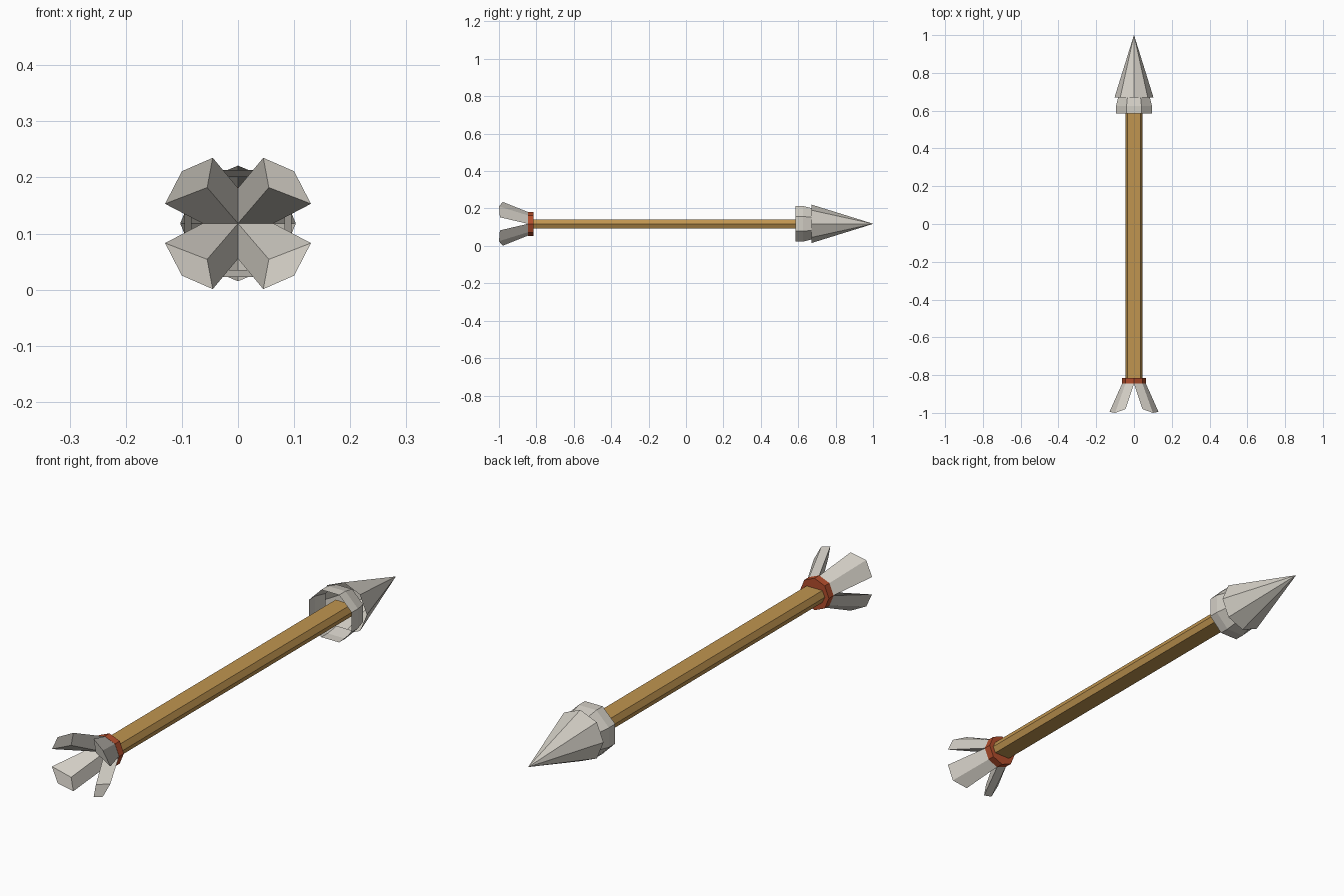
import bpy, bmesh, math

if "Cube" in bpy.data.objects:
    bpy.data.objects.remove(bpy.data.objects["Cube"])

CZ = 0.118  # height of the arrow's axis


def material(name, rgb):
    m = bpy.data.materials.new(name)
    m.diffuse_color = (*rgb, 1)
    m.use_nodes = True
    m.node_tree.nodes["Principled BSDF"].inputs["Base Color"].default_value = m.diffuse_color
    return m


GREY = material("pale grey", (0.65, 0.62, 0.56))
WOOD = material("tan wood", (0.53, 0.30, 0.08))
RED = material("rust red", (0.45, 0.075, 0.025))


def octagon(radius, turn=0.0):
    return [(radius * math.cos(math.tau * i / 8 + turn),
             radius * math.sin(math.tau * i / 8 + turn)) for i in range(8)]


def loft(name, rings, mat, cap=True):
    """Join rings of (x, y, z) points; z is relative to the arrow's axis."""
    bm = bmesh.new()
    loops = [[bm.verts.new((x, y, z + CZ)) for x, y, z in ring] for ring in rings]
    for a, b in zip(loops, loops[1:]):
        n = len(a)
        for i in range(n):
            bm.faces.new((a[i], a[(i + 1) % n], b[(i + 1) % n], b[i]))
    if cap:
        bm.faces.new(loops[0])
        bm.faces.new(loops[-1])
    bmesh.ops.remove_doubles(bm, verts=bm.verts, dist=1e-5)
    bmesh.ops.recalc_face_normals(bm, faces=bm.faces)
    me = bpy.data.meshes.new(name)
    bm.to_mesh(me)
    bm.free()
    me.materials.append(mat)
    ob = bpy.data.objects.new(name, me)
    bpy.context.collection.objects.link(ob)
    return ob


def at(y, section):
    return [(x, y, z) for x, z in section]


# flattened six-sided shaft
hexagon = [(0.046, 0), (0.035, 0.024), (-0.035, 0.024),
           (-0.046, 0), (-0.035, -0.024), (0.035, -0.024)]
loft("shaft", [at(-0.83, hexagon), at(0.67, hexagon)], WOOD)

# binding ring at the tail
loft("binding_ring", [at(-0.845, octagon(0.064)), at(-0.815, octagon(0.064))], RED)

# hollow pointed head and the open collar behind it
loft("arrow_tip", [at(0.67, octagon(0.103)), at(1.0, octagon(0.0005))], GREY, cap=False)
turn = math.pi / 8
loft("head_collar", [at(0.585, octagon(0.103, turn)), at(0.625, octagon(0.103, turn)),
                     at(0.675, octagon(0.09, turn))], GREY, cap=False)

# four flared fletching blades, mirrored about the axis
base = [(0, -0.845, 0), (0.063, -0.845, 0), (0.045, -0.845, 0.045), (0, -0.845, 0.063)]
end = [(0.055, -0.98, 0.064), (0.13, -0.995, 0.035), (0.10, -1.0, 0.093), (0.045, -0.98, 0.117)]
for side, sx in (("left", -1), ("right", 1)):
    for level, sz in (("lower", -1), ("upper", 1)):
        rings = [[(x * sx, y, z * sz) for x, y, z in ring] for ring in (base, end)]
        loft(f"fletching_{level}_{side}", rings, GREY)
